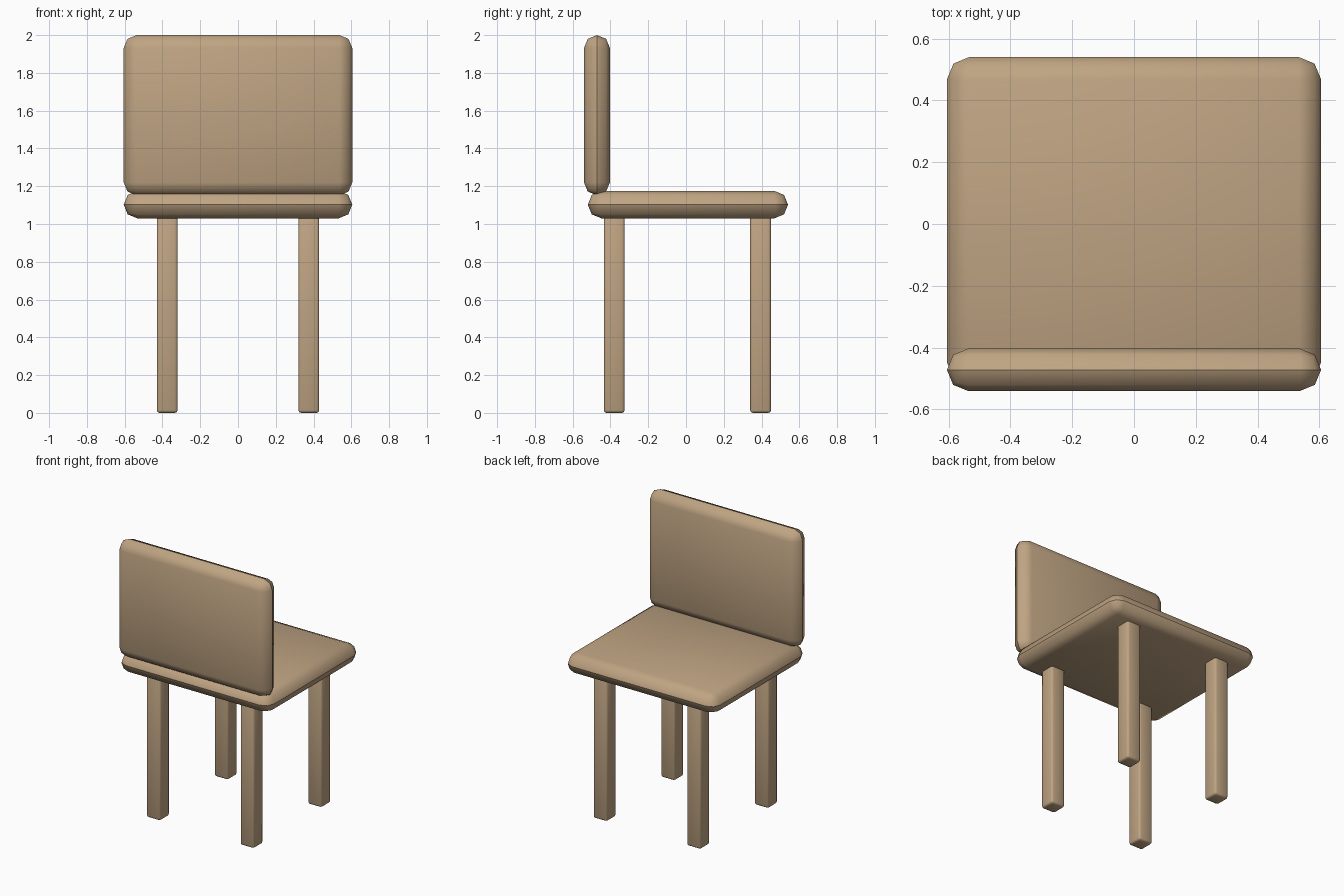
import bpy, bmesh
from mathutils import Vector

if "Cube" in bpy.data.objects:
    bpy.data.objects.remove(bpy.data.objects["Cube"])

wood = bpy.data.materials.new("light_wood")
wood.diffuse_color = (0.52, 0.37, 0.225, 1)
wood.use_nodes = True
wood.node_tree.nodes["Principled BSDF"].inputs["Base Color"].default_value = wood.diffuse_color


def rounded_box(name, lo, hi, bevel, seam_axis=None):
    """Bevelled smooth box; seam_axis keeps a crisp line at mid thickness."""
    lo, hi = Vector(lo), Vector(hi)
    size, mid = hi - lo, (lo + hi) / 2
    bm = bmesh.new()
    bmesh.ops.create_cube(bm, size=1)
    for v in bm.verts:
        v.co = Vector([a * b for a, b in zip(v.co, size)])
    bmesh.ops.bevel(bm, geom=bm.edges[:], offset=bevel, segments=2,
                    profile=0.5, affect='EDGES', clamp_overlap=True)
    if seam_axis is not None:
        bmesh.ops.remove_doubles(bm, verts=bm.verts[:], dist=0.002)
        for e in bm.edges:
            e.smooth = not all(abs(v.co[seam_axis]) < 0.002 for v in e.verts)
    for f in bm.faces:
        f.smooth = True
    mesh = bpy.data.meshes.new(name)
    bm.to_mesh(mesh)
    bm.free()
    mesh.materials.append(wood)
    obj = bpy.data.objects.new(name, mesh)
    obj.location = mid
    bpy.context.collection.objects.link(obj)
    return obj


# Cushion-edged seat and backrest
rounded_box("seat", (-0.605, -0.52, 1.03), (0.605, 0.54, 1.175), 0.072, 2)
rounded_box("backrest", (-0.605, -0.54, 1.152), (0.605, -0.403, 2.0), 0.068, 1)

# Four square legs
for side, x in (("left", -0.375), ("right", 0.375)):
    for end, y in (("front", -0.38), ("back", 0.395)):
        rounded_box(f"{end}_{side}_leg", (x - 0.055, y - 0.055, 0),
                    (x + 0.055, y + 0.055, 1.06), 0.014)
